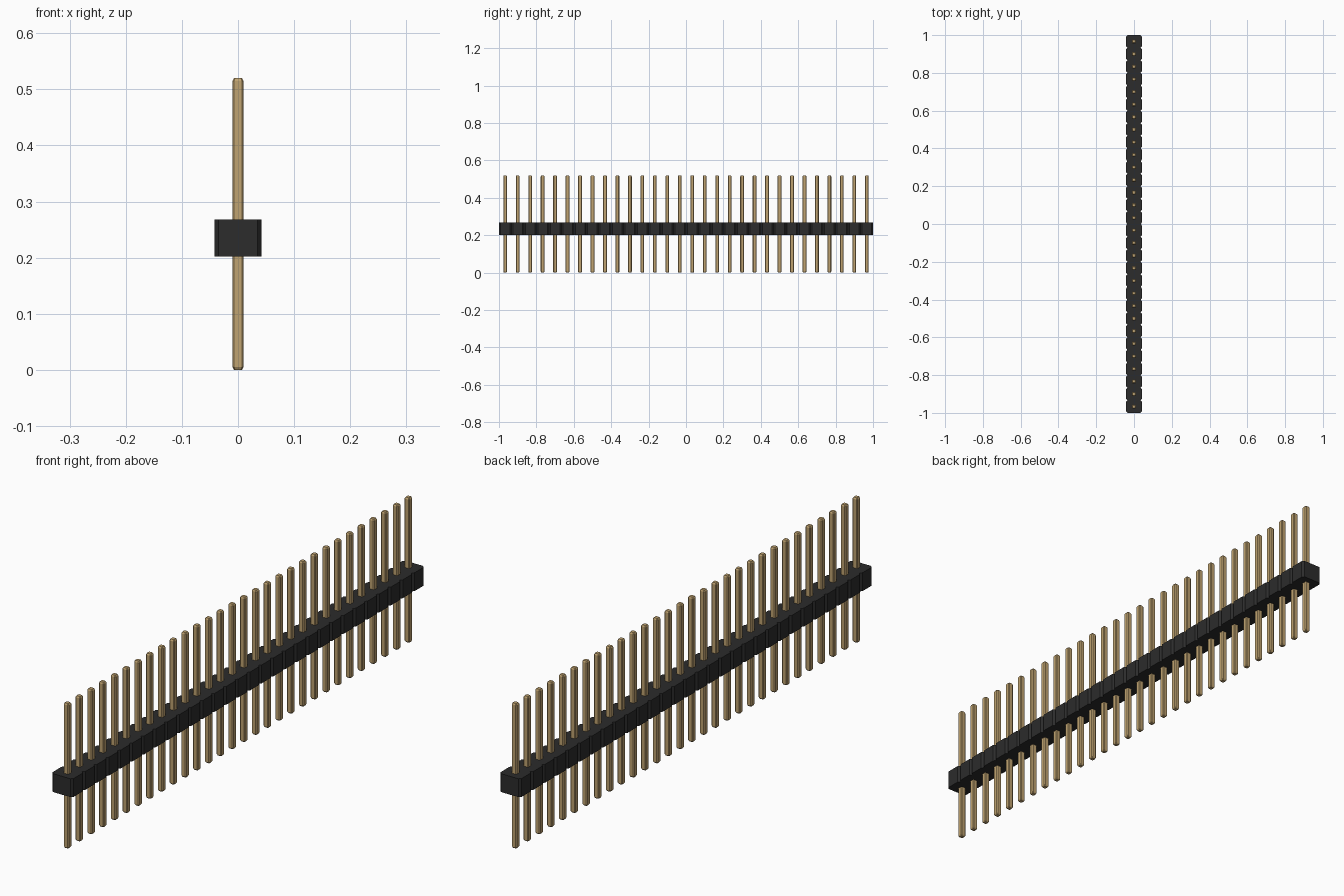
import bpy, bmesh

cube = bpy.data.objects.get("Cube")
if cube:
    bpy.data.objects.remove(cube, do_unlink=True)

COUNT = 30
PITCH = 2.0 / COUNT


def material(name, rgb, rough):
    m = bpy.data.materials.new(name)
    m.use_nodes = True
    m.diffuse_color = (*rgb, 1)
    b = m.node_tree.nodes["Principled BSDF"]
    b.inputs["Base Color"].default_value = (*rgb, 1)
    b.inputs["Roughness"].default_value = rough
    return m


def loft(name, rings, mat):
    """Skin a stack of matching closed rings and cap both ends."""
    bm = bmesh.new()
    loops = [[bm.verts.new(p) for p in ring] for ring in rings]
    n = len(loops[0])
    for a, b in zip(loops, loops[1:]):
        for i in range(n):
            j = (i + 1) % n
            bm.faces.new((a[i], a[j], b[j], b[i]))
    bm.faces.new(loops[0][::-1])
    bm.faces.new(loops[-1])
    bmesh.ops.recalc_face_normals(bm, faces=bm.faces)
    me = bpy.data.meshes.new(name)
    bm.to_mesh(me)
    bm.free()
    me.materials.append(mat)
    ob = bpy.data.objects.new(name, me)
    bpy.context.collection.objects.link(ob)
    return ob


black = material("black plastic", (0.025, 0.025, 0.025), 0.6)
brass = material("gold pin", (0.53, 0.37, 0.165), 0.5)

# Housing: one notched outline, a chamfered cell for every pin
HALF_X, NECK_X, CHAMFER = 0.042, 0.035, 0.008
side = [(NECK_X, -1.0)]
for i in range(COUNT):
    y = -1 + i * PITCH
    side += [(HALF_X, y + CHAMFER), (HALF_X, y + PITCH - CHAMFER), (NECK_X, y + PITCH)]
outline = side + [(-x, y) for x, y in reversed(side)]
loft("housing", [[(x, y, z) for x, y in outline] for z in (0.202, 0.268)], black)


# Pin: square bar with narrow bevelled edges and tapered tips
def bar_ring(half, cut, z):
    k = half - cut
    return [(k, -half, z), (half, -k, z), (half, k, z), (k, half, z),
            (-k, half, z), (-half, k, z), (-half, -k, z), (-k, -half, z)]


pin = loft("pins", [bar_ring(0.0070, 0.002, 0.0), bar_ring(0.0100, 0.003, 0.005),
                    bar_ring(0.0100, 0.003, 0.515), bar_ring(0.0070, 0.002, 0.52)], brass)
pin.location.y = -1 + PITCH / 2
row = pin.modifiers.new("pin row", 'ARRAY')
row.count = COUNT
row.use_relative_offset = False
row.use_constant_offset = True
row.constant_offset_displace = (0, PITCH, 0)
